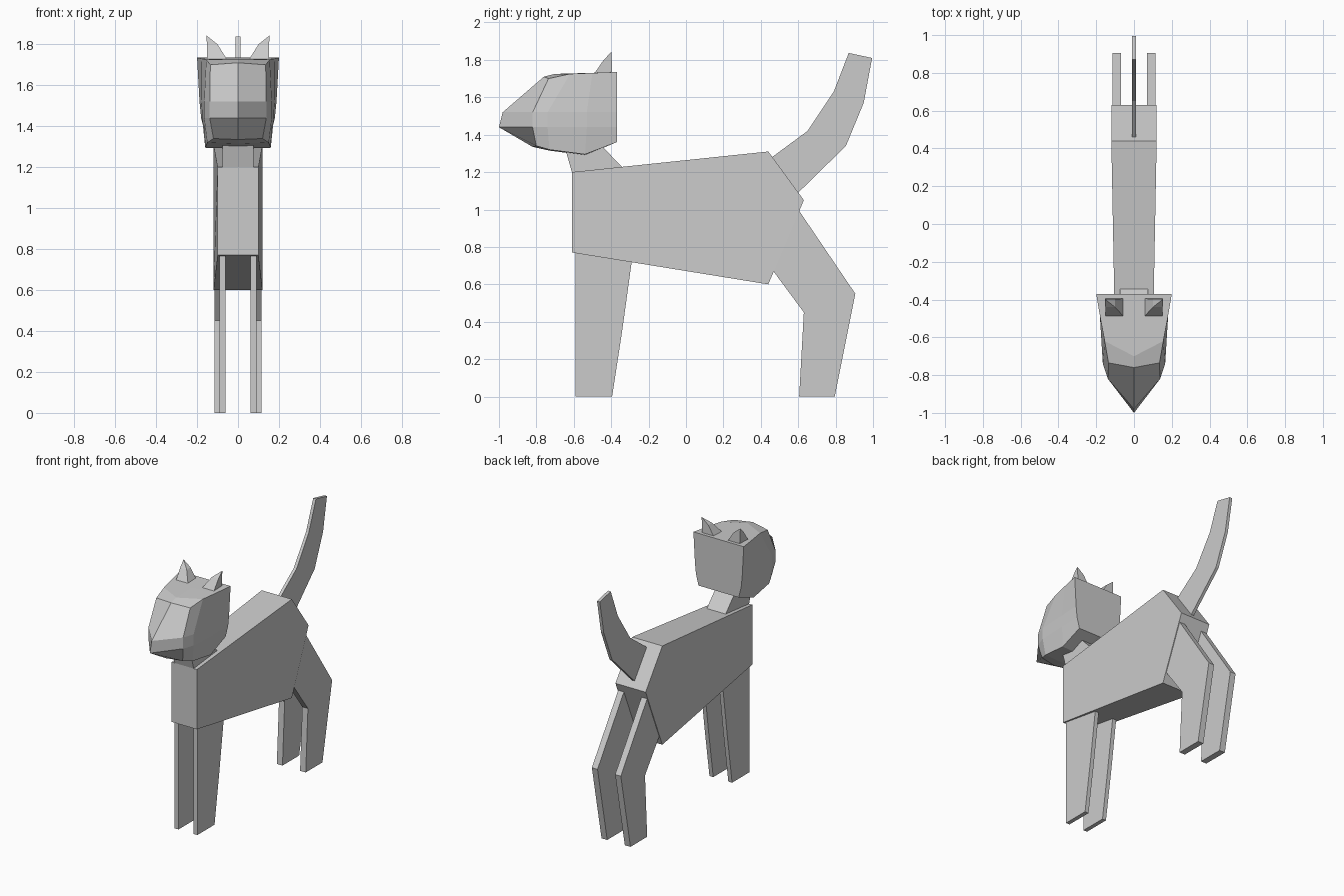
import bpy
import bmesh

if "Cube" in bpy.data.objects:
    bpy.data.objects.remove(bpy.data.objects["Cube"])

grey = bpy.data.materials.new("light grey")
grey.diffuse_color = (0.6, 0.6, 0.6, 1)
grey.use_nodes = True
grey.node_tree.nodes["Principled BSDF"].inputs["Base Color"].default_value = grey.diffuse_color


def finish(name, bm, mirror=False):
    bmesh.ops.remove_doubles(bm, verts=bm.verts, dist=1e-4)
    bmesh.ops.recalc_face_normals(bm, faces=bm.faces)
    me = bpy.data.meshes.new(name)
    bm.to_mesh(me)
    bm.free()
    me.materials.append(grey)
    ob = bpy.data.objects.new(name, me)
    bpy.context.collection.objects.link(ob)
    if mirror:
        mod = ob.modifiers.new("mirror", 'MIRROR')
        mod.use_clip = True
    return ob


def slab(name, profile, x0, x1):
    """Side profile (y, z) spanned between two x values, each a function of y."""
    bm = bmesh.new()
    a = [bm.verts.new((x0(y), y, z)) for y, z in profile]
    b = [bm.verts.new((x1(y), y, z)) for y, z in profile]
    bm.faces.new(a)
    bm.faces.new(b[::-1])
    for i in range(len(a)):
        j = (i + 1) % len(a)
        bm.faces.new((a[i], b[i], b[j], a[j]))
    return finish(name, bm)


def plate(name, profile, x0, x1):
    return slab(name, profile, lambda y: x0, lambda y: x1)


def skin(bm, stations, caps=()):
    """Join neighbouring rows of points, dropping collapsed corners."""
    cache = {}

    def face(points):
        vs = []
        for p in points:
            v = cache.setdefault(p, None) or bm.verts.new(p)
            cache[p] = v
            if v not in vs:
                vs.append(v)
        if len(vs) > 2:
            bm.faces.new(vs)

    for s, t in zip(stations, stations[1:]):
        for i in range(len(s) - 1):
            face((s[i], s[i + 1], t[i + 1], t[i]))
    for c in caps:
        face(c)


# Body, slightly wider toward the rump
def half_width(y):
    return 0.10 + 0.02 * min(1, (y + 0.61) / 1.05)


slab("body", [(-0.61, 0.77), (-0.61, 1.20), (0.44, 1.31), (0.63, 1.05), (0.44, 0.60)],
     lambda y: -half_width(y), half_width)

# Neck and tail
plate("neck", [(-0.60, 1.17), (-0.61, 1.20), (-0.65, 1.34), (-0.45, 1.34), (-0.34, 1.225),
               (-0.36, 1.17)], -0.075, 0.075)
plate("tail", [(0.46, 1.28), (0.65, 1.42), (0.79, 1.63), (0.87, 1.837), (0.995, 1.81),
               (0.95, 1.57), (0.855, 1.34), (0.60, 1.09)], -0.011, 0.011)

# Legs
front_leg = [(-0.59, 0.80), (-0.59, 0), (-0.395, 0), (-0.34, 0.36), (-0.285, 0.76)]
back_leg = [(0.59, 1.015), (0.905, 0.55), (0.795, 0), (0.605, 0), (0.63, 0.45),
            (0.46, 0.68), (0.45, 0.80)]
for side, s in (("left", 1), ("right", -1)):
    plate("front_leg_" + side, front_leg, s * 0.06, s * 0.09)
    plate("back_leg_" + side, back_leg, s * 0.07, s * 0.115)

# Head: rows run top centre, top edge, upper side, lower side, bottom edge, bottom centre
head = [
    [(0, -0.76, 1.71), (0, -0.76, 1.71), (0, -0.98, 1.52), (0, -1.0, 1.44),
     (0, -0.82, 1.335), (0, -0.82, 1.335)],
    [(0, -0.76, 1.71), (0.135, -0.735, 1.70), (0.138, -0.82, 1.52), (0.138, -0.82, 1.44),
     (0.12, -0.80, 1.34), (0, -0.82, 1.335)],
    [(0, -0.70, 1.725), (0.155, -0.62, 1.725), (0.165, -0.74, 1.52), (0.165, -0.74, 1.44),
     (0.15, -0.73, 1.32), (0, -0.73, 1.315)],
    [(0, -0.53, 1.73), (0.178, -0.50, 1.73), (0.178, -0.53, 1.52), (0.175, -0.53, 1.44),
     (0.16, -0.54, 1.295), (0, -0.54, 1.29)],
    [(0, -0.37, 1.735), (0.20, -0.37, 1.735), (0.188, -0.37, 1.52), (0.18, -0.37, 1.44),
     (0.16, -0.37, 1.36), (0, -0.37, 1.36)],
]
bm = bmesh.new()
skin(bm, head, caps=[head[-1]])
finish("head", bm, mirror=True)


# Ears: square base narrowing to a tip above the outer back corner
def ring(x0, x1, y0, y1, z):
    return [(x0, y0, z), (x1, y0, z), (x1, y1, z), (x0, y1, z), (x0, y0, z)]


ear = [ring(0.05, 0.15, -0.495, -0.395, 1.72), ring(0.10, 0.152, -0.44, -0.397, 1.80),
       [(0.154, -0.398, 1.843)] * 5]
bm = bmesh.new()
skin(bm, ear, caps=[ear[0][:4]])
finish("ears", bm, mirror=True)
